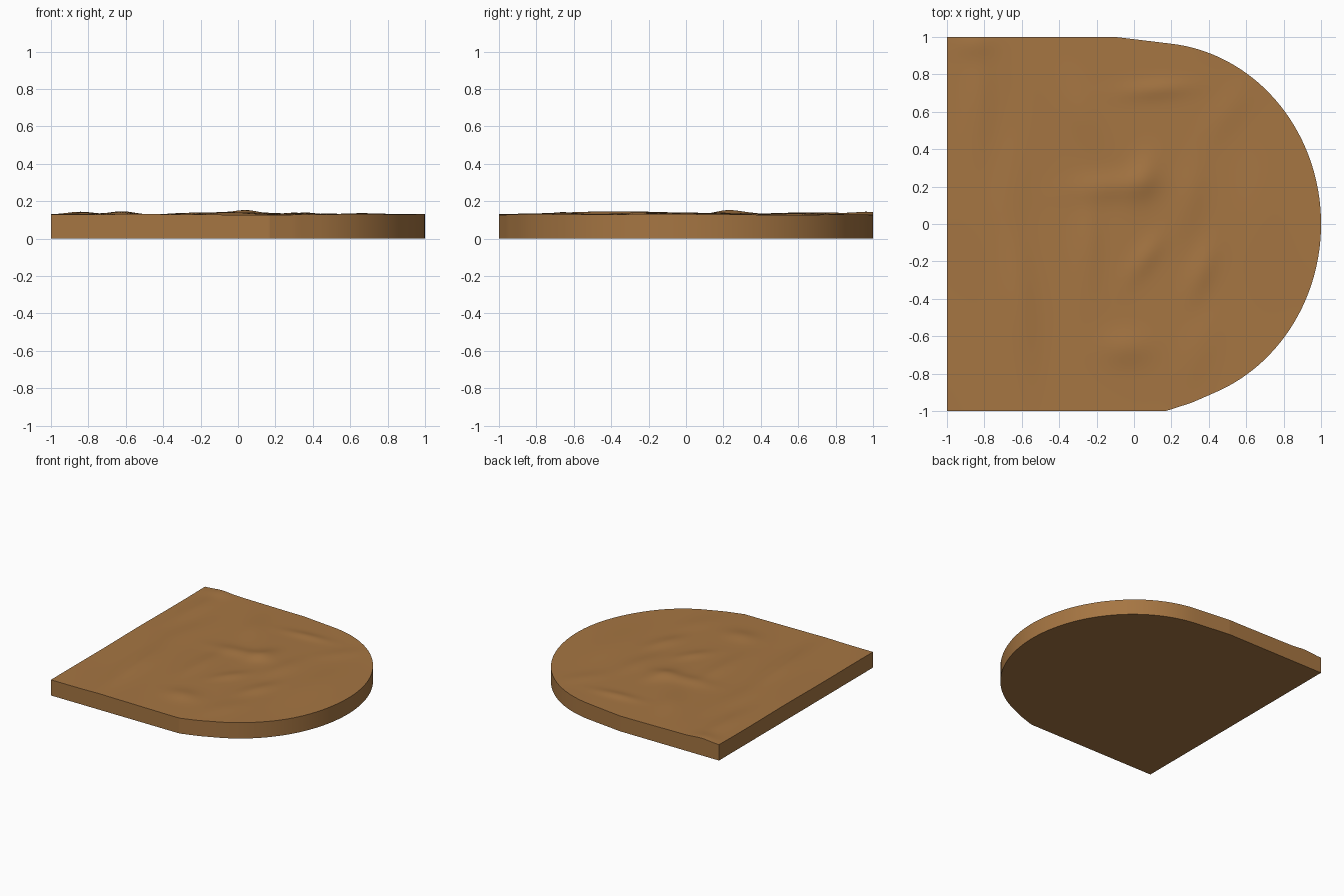
import bpy, math

if "Cube" in bpy.data.objects:
    bpy.data.objects.remove(bpy.data.objects["Cube"])

N_X, N_Y = 110, 110
BASE = 0.126

# Earth colour
earth = bpy.data.materials.new("earth brown")
earth.diffuse_color = (0.38, 0.18, 0.055, 1)
earth.use_nodes = True
earth.node_tree.nodes["Principled BSDF"].inputs["Base Color"].default_value = earth.diffuse_color

# Soft mounds on the top: x, y, length, width, angle, height
MOUNDS = [
    (-0.12, 0.20, 0.22, 0.07, 5, 0.012), (0.05, 0.25, 0.08, 0.12, -20, 0.017),
    (0.06, -0.18, 0.14, 0.06, 55, 0.011), (0.36, -0.25, 0.16, 0.07, 70, 0.013),
    (-0.04, -0.66, 0.13, 0.09, 0, 0.012), (0.12, 0.72, 0.18, 0.05, 5, 0.010),
    (-0.62, -0.40, 0.40, 0.09, 95, 0.019), (-0.83, 0.65, 0.28, 0.08, 90, 0.011),
    (-0.28, 0.60, 0.20, 0.09, 110, 0.009), (-0.24, -0.10, 0.25, 0.07, 90, 0.010),
    (0.30, 0.15, 0.20, 0.08, 80, 0.009), (0.65, 0.00, 0.40, 0.15, 90, 0.007),
    (0.50, 0.60, 0.18, 0.08, 55, 0.006), (-0.85, 0.97, 0.10, 0.08, 0, 0.010),
    (-0.65, 0.25, 0.30, 0.12, 80, 0.007), (0.35, -0.65, 0.20, 0.10, 70, 0.006),
]


def lerp(a, b, t):
    return a + (b - a) * t


def right_edge(y):
    """Rounded right end of the slab at depth y."""
    if y > 0.965:
        return lerp(0.19, -0.10, (y - 0.965) / 0.035)
    if y < -0.955:
        return lerp(0.31, 0.17, (-0.955 - y) / 0.045)
    if y < -0.89:
        return lerp(0.458, 0.31, (-0.89 - y) / 0.065)
    return 0.1 + 0.9 * math.sqrt(1 - (y / 0.97) ** 2)


def height(x, y):
    z = BASE + 0.0025 * (1 + math.sin(5 * x + 2.2 * y) * math.sin(4.3 * y - x))
    for mx, my, sx, sy, ang, h in MOUNDS:
        c, s = math.cos(math.radians(ang)), math.sin(math.radians(ang))
        u = (c * (x - mx) + s * (y - my)) / sx
        v = (c * (y - my) - s * (x - mx)) / sy
        z += h * math.exp(-u * u - v * v)
    return z


# Top surface grid, followed by the same rim at ground level
verts, faces = [], []
for j in range(N_Y + 1):
    y = math.sin(math.pi / 2 * (2 * j / N_Y - 1))
    for i in range(N_X + 1):
        x = lerp(-1, right_edge(y), i / N_X)
        verts.append((x, y, height(x, y)))
W = N_X + 1
for j in range(N_Y):
    for i in range(N_X):
        a = j * W + i
        faces.append((a, a + 1, a + W + 1, a + W))

# Walls and flat underside
rim = (list(range(N_X)) + [j * W + N_X for j in range(N_Y)]
       + [N_Y * W + i for i in range(N_X, 0, -1)] + [j * W for j in range(N_Y, 0, -1)])
start, n = len(verts), len(rim)
verts += [(verts[k][0], verts[k][1], 0) for k in rim]
for k in range(n):
    m = (k + 1) % n
    faces.append((rim[k], start + k, start + m, rim[m]))
faces.append(tuple(range(start + n - 1, start - 1, -1)))

# Outward winding: walls were listed from the top down
mesh = bpy.data.meshes.new("ground_slab")
mesh.from_pydata(verts, [], faces)
mesh.materials.append(earth)
slab = bpy.data.objects.new("ground_slab", mesh)
bpy.context.collection.objects.link(slab)

# Smooth mounds, crisp rim
bpy.context.view_layer.objects.active = slab
slab.select_set(True)
bpy.ops.object.shade_smooth_by_angle(angle=math.radians(35))
